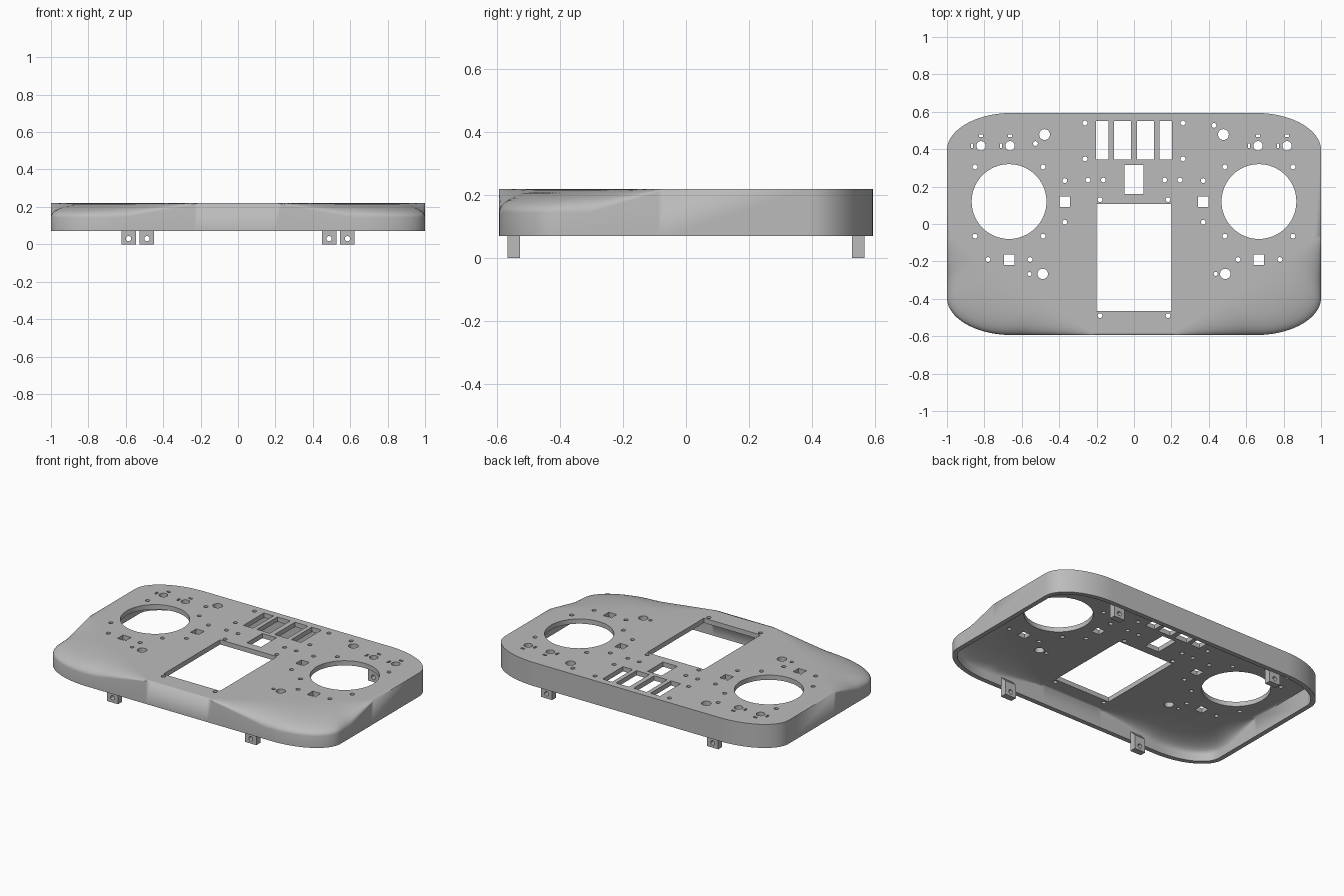
import bpy, bmesh, math
from mathutils import Vector

cube = bpy.data.objects.get("Cube")
if cube:
    bpy.data.objects.remove(cube, do_unlink=True)

mat = bpy.data.materials.new("plain_grey")
mat.use_nodes = True
GREY = (0.5, 0.5, 0.5, 1)
mat.diffuse_color = GREY
mat.node_tree.nodes["Principled BSDF"].inputs["Base Color"].default_value = GREY

TOP, RIM, DROP, WALL = 0.22, 0.07, 0.075, 0.03
RINGS = 12


def finish(bm, name):
    bmesh.ops.recalc_face_normals(bm, faces=bm.faces)
    me = bpy.data.meshes.new(name)
    bm.to_mesh(me)
    bm.free()
    me.materials.append(mat)
    ob = bpy.data.objects.new(name, me)
    bpy.context.collection.objects.link(ob)
    return ob


def clamp(v):
    return max(0.0, min(1.0, v))


def cut(target, tool):
    mod = target.modifiers.new("cut", "BOOLEAN")
    mod.operation, mod.solver, mod.object = "DIFFERENCE", "EXACT", tool
    bpy.ops.object.select_all(action="DESELECT")
    bpy.context.view_layer.objects.active = target
    target.select_set(True)
    bpy.ops.object.modifier_apply(modifier=mod.name)
    bpy.data.objects.remove(tool, do_unlink=True)


def skin(bm, inset):
    """One skin of the cover; returns its open bottom loop."""
    hx, hy, rx, ry = 1 - inset, 0.594 - inset, 0.35 - inset, 0.2 - inset
    top = TOP - inset
    cx, cy = hx - rx, hy - ry
    # Right half of the dipped front rim: side, corner, front
    path = [(hx, -0.06 + (0.06 - cy) * i / 12) for i in range(12)]
    path += [(cx + rx * math.cos(a), -cy - ry * math.sin(a))
             for a in (math.pi / 2 * i / 20 for i in range(21))]
    path += [(cx + (0.2 - cx) * i / 14, -hy) for i in range(1, 15)]
    pts = [Vector(p) for p in path]
    dist = [0.0]
    for a, b in zip(pts, pts[1:]):
        dist.append(dist[-1] + (b - a).length)

    def column(i, side):
        p = pts[i]
        q = pts[0].lerp(pts[-1], dist[i] / dist[-1])
        drop = DROP * min(clamp((-0.06 - p.y) / 0.24), clamp((p.x - 0.2) / 0.4))
        col = []
        for k in range(RINGS + 1):
            a = math.pi / 2 * k / RINGS
            s = q.lerp(p, math.sin(a))
            col.append(bm.verts.new((s.x * side, s.y, top - drop * (1 - math.cos(a)))))
        return col

    right = [column(i, 1) for i in range(len(pts))]
    left = [column(i, -1) for i in reversed(range(len(pts)))]
    for cols in (right, left):
        for a, b in zip(cols, cols[1:]):
            for k in range(RINGS):
                bm.faces.new((a[k], a[k + 1], b[k + 1], b[k]))
    # Rounded back corners
    arc = [math.pi / 2 * i / 20 for i in range(21)]
    back = [(-cx - rx * math.cos(a), cy + ry * math.sin(a)) for a in arc]
    back += [(cx + rx * math.sin(a), cy + ry * math.cos(a)) for a in arc]
    back = [bm.verts.new((x, y, top)) for x, y in back]
    bm.faces.new([c[0] for c in right + left] + back)
    # Upright wall
    rim = [c[-1] for c in right + left] + back
    low = [bm.verts.new((v.co.x, v.co.y, RIM)) for v in rim]
    for i in range(len(rim)):
        j = (i + 1) % len(rim)
        bm.faces.new((rim[i], rim[j], low[j], low[i]))
    return low


# Hollow cover from an outer and an inner skin
bm = bmesh.new()
outer, inner = skin(bm, 0), skin(bm, WALL)
for i in range(len(outer)):
    j = (i + 1) % len(outer)
    bm.faces.new((outer[i], outer[j], inner[j], inner[i]))
bmesh.ops.remove_doubles(bm, verts=bm.verts, dist=0.00005)
cover = finish(bm, "cover_panel")

# Openings through the top
holes = bmesh.new()


def prism(points):
    face = holes.faces.new([holes.verts.new((x, y, 0.1)) for x, y in points])
    new = bmesh.ops.extrude_face_region(holes, geom=[face])["geom"]
    bmesh.ops.translate(holes, vec=(0, 0, 0.2),
                        verts=[g for g in new if isinstance(g, bmesh.types.BMVert)])


def box_hole(x, y, w, h):
    prism([(x - w / 2, y - h / 2), (x + w / 2, y - h / 2),
           (x + w / 2, y + h / 2), (x - w / 2, y + h / 2)])


def round_hole(x, y, r, n=16):
    prism([(x + r * math.cos(math.tau * i / n), y + r * math.sin(math.tau * i / n))
           for i in range(n)])


box_hole(0, -0.18, 0.40, 0.572)      # screen
box_hole(0, 0.238, 0.10, 0.156)      # centre switch
SMALL = [(.262, .54), (.262, .348), (.246, .235), (.164, .235), (.37, .232), (.37, .01),
         (.78, -.19), (.556, -.19), (.182, .13), (.182, -.49)]
SMALL += [(x, y) for x in (.486, .85) for y in (.305, -.065)]
for s in (-1, 1):
    box_hole(s * 0.062, 0.447, 0.092, 0.206)   # slider slots
    box_hole(s * 0.169, 0.447, 0.068, 0.206)
    box_hole(s * 0.37, 0.12, 0.056, 0.056)     # trim windows
    box_hole(s * 0.668, -0.19, 0.056, 0.056)
    round_hole(s * 0.668, 0.12, 0.2, 64)       # stick openings
    round_hole(s * 0.478, 0.478, 0.029, 24)    # knob holes
    round_hole(s * 0.488, -0.267, 0.028, 24)
    for x in (0.663, 0.818):                   # toggle holes with key slots
        round_hole(s * x, 0.418, 0.025, 24)
        box_hole(s * x, 0.471, 0.024, 0.014)
        box_hole(s * x - 0.048, 0.418, 0.013, 0.026)
    for x, y in SMALL:                         # screw holes
        round_hole(s * x, y, 0.013)
for x, y in ((.428, .527), (-.527, .43), (.437, -.267), (-.558, -.267)):
    round_hole(x, y, 0.013 if y > 0 else 0.011)
cut(cover, finish(holes, "hole_cutter"))
bpy.ops.object.shade_smooth_by_angle(angle=math.radians(30))


# Mounting tabs, each with a cross hole
def tab(name, x, side):
    bm = bmesh.new()
    profile = [(0.567, 0), (0.527, 0), (0.527, 0.09), (0.567, 0.13)]
    face = bm.faces.new([bm.verts.new((x - 0.039, side * y, z)) for y, z in profile])
    new = bmesh.ops.extrude_face_region(bm, geom=[face])["geom"]
    bmesh.ops.translate(bm, vec=(0.078, 0, 0),
                        verts=[g for g in new if isinstance(g, bmesh.types.BMVert)])
    ob = finish(bm, name)
    bpy.ops.mesh.primitive_cylinder_add(vertices=20, radius=0.014, depth=0.2,
                                        location=(x, side * 0.55, 0.03),
                                        rotation=(math.pi / 2, 0, 0))
    cut(ob, bpy.context.object)


for s, word in ((-1, "right"), (1, "left")):
    tab("front_tab_" + word, s * 0.487, -1)
    tab("back_tab_" + word, s * 0.585, 1)
